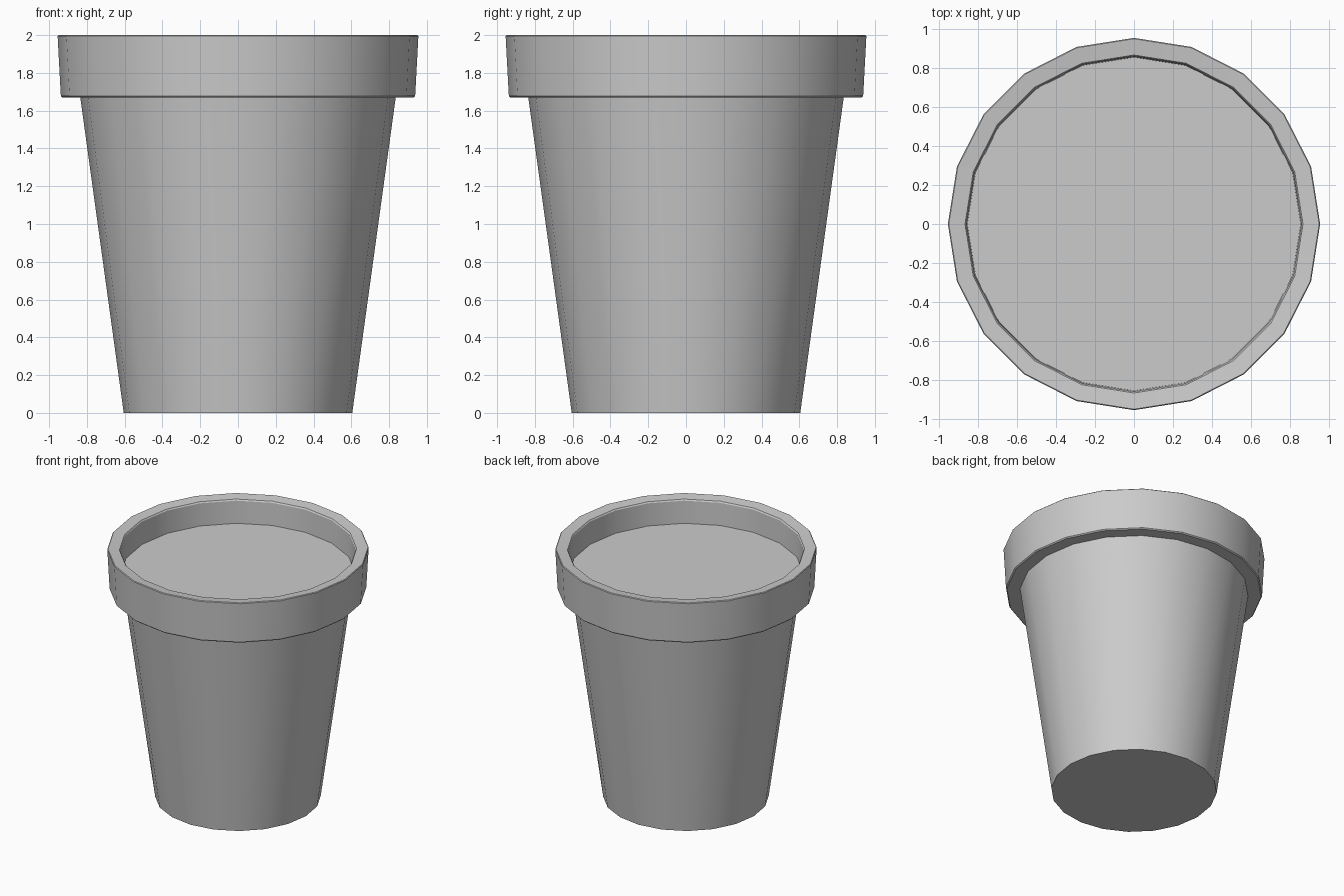
import bpy, bmesh, math

if "Cube" in bpy.data.objects:
    bpy.data.objects.remove(bpy.data.objects["Cube"])

SIDES = 20


def lathe(name, profile):
    """Revolve an (r, z) profile around z; r = 0 makes a pole."""
    bm = bmesh.new()
    rings = []
    for r, z in profile:
        if r == 0:
            rings.append([bm.verts.new((0, 0, z))] * SIDES)
        else:
            rings.append([bm.verts.new((r * math.cos(i * math.tau / SIDES),
                                        r * math.sin(i * math.tau / SIDES), z))
                          for i in range(SIDES)])
    for a, b in zip(rings, rings[1:]):
        for i in range(SIDES):
            j = (i + 1) % SIDES
            bm.faces.new(list(dict.fromkeys((a[i], a[j], b[j], b[i]))))
    bmesh.ops.recalc_face_normals(bm, faces=bm.faces)
    if sum(f.normal.z for f in bm.faces) < 0 and len(profile) == 2:
        bmesh.ops.reverse_faces(bm, faces=bm.faces)
    mesh = bpy.data.meshes.new(name)
    bm.to_mesh(mesh)
    bm.free()
    ob = bpy.data.objects.new(name, mesh)
    bpy.context.collection.objects.link(ob)
    bpy.ops.object.select_all(action='DESELECT')
    ob.select_set(True)
    bpy.context.view_layer.objects.active = ob
    bpy.ops.object.shade_smooth_by_angle(angle=math.radians(30))
    return ob


# Tapered pot with an overhanging rim, closed inside just under the soil
lathe("pot", [
    (0, 0), (0.605, 0), (0.835, 1.67),                # base and wall
    (0.93, 1.67), (0.938, 1.678),                     # rim underside
    (0.955, 1.995), (0.95, 2.0),                      # rim outside
    (0.867, 1.99), (0.86, 1.98),                      # rim top
    (0.855, 1.795), (0, 1.795),                       # inner wall
])

# Soil surface filling the pot
lathe("soil", [(0.856, 1.80), (0, 1.80)])
